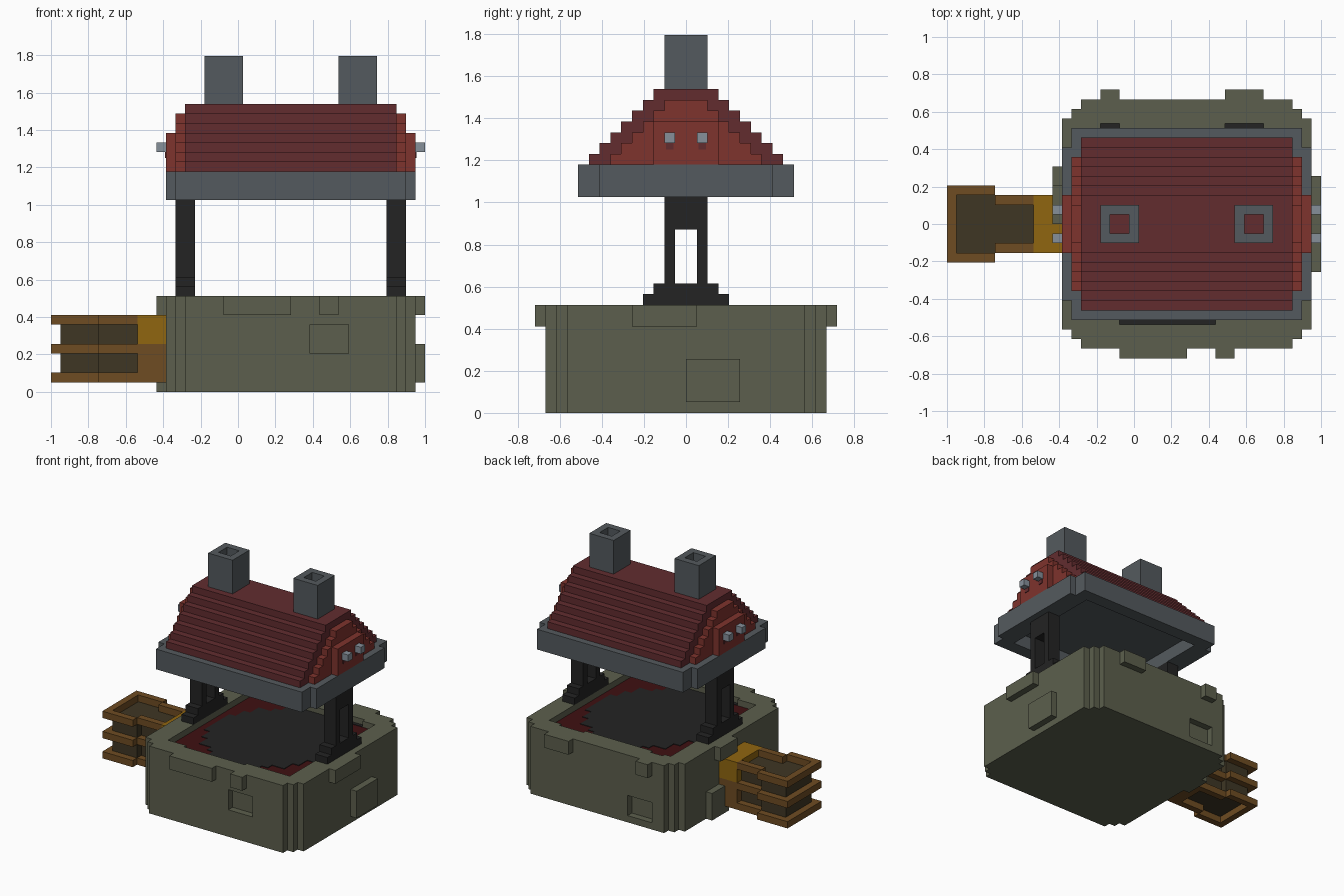
import bpy, bmesh

cube = bpy.data.objects.get("Cube")
if cube:
    bpy.data.objects.remove(cube, do_unlink=True)

U = 2 / 39            # edge of one block
CX, CY = 25, 14       # centre of the building, in blocks


def material(name, rgb):
    lin = [((c / 255 + 0.055) / 1.055) ** 2.4 for c in rgb] + [1]
    m = bpy.data.materials.new(name)
    m.use_nodes = True
    m.diffuse_color = lin
    m.node_tree.nodes["Principled BSDF"].inputs["Base Color"].default_value = lin
    return m


olive = material("olive stone", (92, 95, 77))
grey = material("slate grey", (84, 90, 94))
maroon = material("maroon tiles", (98, 44, 47))
red = material("brick red", (126, 51, 45))
black = material("black", (35, 35, 35))
blood = material("dark red", (62, 16, 18))
brown = material("brown wood", (110, 76, 34))
umber = material("dark wood", (62, 54, 36))
amber = material("amber", (144, 102, 16))
silver = material("pale steel", (134, 144, 154))


def finish(name, bm, mat):
    for v in bm.verts:
        v.co = ((v.co.x - 19.5) * U, (v.co.y - CY) * U, v.co.z * U)
    bmesh.ops.recalc_face_normals(bm, faces=bm.faces)
    me = bpy.data.meshes.new(name)
    bm.to_mesh(me)
    bm.free()
    ob = bpy.data.objects.new(name, me)
    bpy.context.collection.objects.link(ob)
    me.materials.append(mat)
    return ob


def boxes(name, mat, *spans):
    """One object from block spans (x0, x1, y0, y1, z0, z1)."""
    bm = bmesh.new()
    for x0, x1, y0, y1, z0, z1 in spans:
        for v in bmesh.ops.create_cube(bm, size=1)["verts"]:
            v.co = (x1 if v.co.x > 0 else x0,
                    y1 if v.co.y > 0 else y0,
                    z1 if v.co.z > 0 else z0)
    return finish(name, bm, mat)


def stepped(name, mat, corner, z0, z1):
    """Prism whose four corners are cut in steps; corner = half sizes."""
    quad = [corner[0]]
    for (xa, ya), (xb, yb) in zip(corner, corner[1:]):
        quad += [(xb, ya), (xb, yb)]
    ring = []
    for sx, sy in ((1, 1), (-1, 1), (-1, -1), (1, -1)):
        ring += [(sx * x, sy * y) for x, y in quad[::sx * sy]]
    bm = bmesh.new()
    face = bm.faces.new([bm.verts.new((CX + x, CY + y, z0)) for x, y in ring])
    up = bmesh.ops.extrude_face_region(bm, geom=[face])["geom"]
    for v in up:
        if isinstance(v, bmesh.types.BMVert):
            v.co.z = z1
    # the starting face stays as the underside
    return finish(name, bm, mat)


def carve(ob, *spans):
    for span in spans:
        cutter = boxes("cutter", ob.data.materials[0], span)
        cutter.hide_render = True
        mod = ob.modifiers.new("cut", "BOOLEAN")
        mod.operation = "DIFFERENCE"
        mod.solver = "EXACT"
        mod.object = cutter
        bpy.context.view_layer.objects.active = ob
        bpy.ops.object.modifier_apply(modifier=mod.name)
        bpy.data.objects.remove(cutter, do_unlink=True)


# Stone base with its basin and sunken blocks
base = stepped("stone_base", olive, [(13, 11), (12, 12), (11, 13)], 0, 10)
carve(base,
      (15, 35, 4, 24, 9, 11),
      (18, 28, 3.5, 5, 9, 11),
      (29, 33, 23, 24.5, 9, 11),
      (16, 18, 23, 24.5, 9, 11),
      (27, 31, 0, 2, 4, 7),
      (16, 20, 26, 28, 1, 4))
boxes("raised_blocks", olive,
      (18, 25, 0, 1, 8, 10), (28, 30, 0, 1, 8, 10),
      (38, 39, 9, 15, 8, 10), (38, 39, 14, 19, 1, 5),
      (29, 33, 27, 28, 8, 10), (16, 18, 27, 28, 8, 10),
      (11, 12, 14, 18, 8, 10), (11, 12, 16, 20, 0, 4))

# Basin floor and pool
boxes("basin_floor", blood, (15, 35, 4, 24, 9, 9.08))
stepped("pool", black, [(9, 3), (8, 5), (7, 7), (5, 8), (4, 10)], 9, 9.16)
boxes("pool_edges", black, (18, 28, 3.5, 4, 9, 9.16),
      (29, 33, 24, 24.5, 9, 9.16), (16, 18, 24, 24.5, 9, 9.16))

# Pierced posts on stepped feet
for side, x in (("right", 13), ("left", 35)):
    boxes(side + "_post", black,
          (x, x + 2, 10, 18, 10, 11), (x, x + 2, 11, 17, 11, 12),
          (x, x + 2, 12, 13, 12, 20), (x, x + 2, 15, 16, 12, 20),
          (x, x + 2, 13, 15, 17, 20))

# Roof frame, hollow underneath
frame = stepped("roof_frame", grey, [(13, 8), (12, 10)], 20, 23)
carve(frame, (15, 35, 6, 22, 19, 22))

# Stepped tiles and gables
boxes("roof_tiles", maroon,
      *[(14, 36, CY - 9 + s, CY + 9 - s, 23 + s, 24 + s) for s in range(7)])
for side, x, out in (("right", 13, -1), ("left", 36, 1)):
    boxes(side + "_gable", red,
          *[(x, x + 1, CY - 7 + s, CY + 7 - s, 23 + s, 24 + s) for s in range(6)],
          (x + out, x + out + 1, 11, 17, 23, 27))
    lamp = x + 2 * out
    boxes(side + "_lamps", silver,
          *[(lamp, lamp + 1, y, y + 1, 25, 26) for y in (12, 15)])
    wall = 12 if out < 0 else 38
    boxes(side + "_lamp_marks", maroon,
          *[(wall - 0.1, wall + 0.1, y + 0.15, y + 0.85, 24.4, 25) for y in (12, 15)])

# Chimneys with open tops
for side, x in (("right", 16), ("left", 30)):
    chimney = boxes(side + "_chimney", grey, (x, x + 4, 12, 16, 30, 35))
    carve(chimney, (x + 1, x + 3, 13, 15, 29, 36))

# Side crate: slat rings around a dark core, joined by a bracket
for n, z in enumerate((1, 4, 7)):
    slats = [(0, 1, 10, 18, z, z + 1)]
    for wide, narrow in ((10, 11), (17, 16)):
        slats += [(1, 5, wide, wide + 1, z, z + 1),
                  (5, 9, narrow, narrow + 1, z, z + 1)]
    boxes("crate_slats_%d" % (n + 1), brown, *slats)
boxes("crate_core", umber, (1, 5, 11, 17, 2, 7), (5, 9, 12, 16, 2, 7))
boxes("crate_bracket", brown, (9, 12, 11, 17, 1, 5))
boxes("crate_cap", amber, (9, 12, 11, 17, 5, 8))
